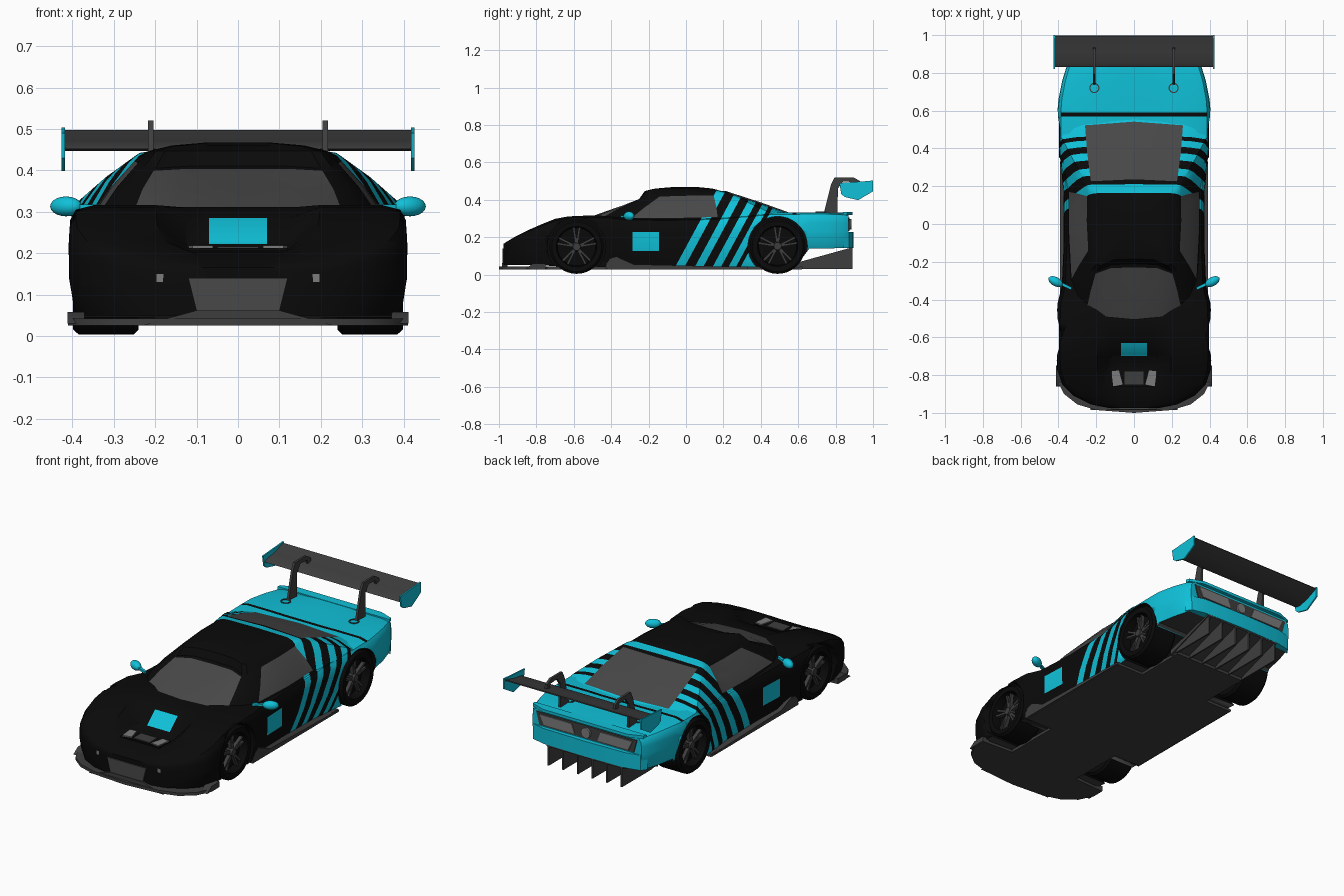
import bpy, bmesh, math
from mathutils import Matrix, Vector

if "Cube" in bpy.data.objects:
    bpy.data.objects.remove(bpy.data.objects["Cube"])


def material(name, rgb):
    m = bpy.data.materials.new(name)
    m.use_nodes = True
    m.diffuse_color = (*rgb, 1)
    m.node_tree.nodes["Principled BSDF"].inputs["Base Color"].default_value = (*rgb, 1)
    return m


BLACK = material("black paint", (.003, .003, .003))
CYAN = material("turquoise paint", (.005, .53, .69))
GLASS = material("smoked glass", (.065, .065, .065))
CARBON = material("carbon grey", (.048, .048, .048))
LAMP = material("lamp grey", (.2, .2, .2))
PAINTS = [BLACK, CYAN, GLASS, CARBON]


def finish(name, bm, mats, angle=35):
    bmesh.ops.recalc_face_normals(bm, faces=bm.faces)
    me = bpy.data.meshes.new(name)
    bm.to_mesh(me)
    bm.free()
    for m in mats:
        me.materials.append(m)
    me.shade_smooth()
    me.set_sharp_from_angle(angle=math.radians(angle))
    ob = bpy.data.objects.new(name, me)
    bpy.context.collection.objects.link(ob)
    return ob


def loft(bm, rings):
    """Skin closed rings; returns vertex rows and faces per band."""
    rows = [[bm.verts.new(p) for p in r] for r in rings]
    n = len(rows[0])
    bands = [[bm.faces.new((a[i], a[(i + 1) % n], b[(i + 1) % n], b[i])) for i in range(n)]
             for a, b in zip(rows, rows[1:])]
    return rows, bands


def mirrored(half):
    return half + [(-p[0], *p[1:]) for p in reversed(half) if p[0] > 0]


def prism(name, outline, a, b, axis, mat):
    """Extrude a 2D outline from a to b along an axis."""
    place = {"x": lambda u, v, d: (d, u, v), "y": lambda u, v, d: (u, d, v),
             "z": lambda u, v, d: (u, v, d)}[axis]
    bm = bmesh.new()
    rows, _ = loft(bm, [[place(u, v, d) for u, v in outline] for d in (a, b)])
    for r in rows:
        bm.faces.new(r)
    return finish(name, bm, [mat])


def rect(u0, v0, u1, v1):
    return [(u0, v0), (u1, v0), (u1, v1), (u0, v1)]


def lathe(name, profile, y, z, mat, axis="x", steps=36):
    """Turn a closed (along, radius) profile about an axis."""
    bm = bmesh.new()
    rings = []
    for i in range(steps):
        t = math.tau * i / steps
        rings.append([(d, y + r * math.cos(t), z + r * math.sin(t)) for d, r in profile])
    loft(bm, rings + rings[:1])
    bmesh.ops.remove_doubles(bm, verts=bm.verts, dist=1e-5)
    return finish(name, bm, [mat])


# Paint scheme: slanted stripes
SLANT = .54
EDGES = [-.08, -.03, .025, .07, .12, .165, .205, .245, .27]


def cut(bm, co, no):
    bmesh.ops.bisect_plane(bm, geom=bm.verts[:] + bm.edges[:] + bm.faces[:], dist=1e-5,
                           plane_co=co, plane_no=no)


def cut_stripes(bm):
    for e in EDGES:
        cut(bm, (0, e, 0), (0, 1, -SLANT))


def striped(c):
    return sum(c.y - SLANT * c.z > e for e in EDGES) % 2


# Lower body: y, half width, centre height, shoulder height, bottom height
STATIONS = [
    (-.975, .13, .165, .165, .05), (-.955, .23, .175, .178, .05), (-.91, .32, .195, .205, .05),
    (-.85, .38, .203, .235, .05), (-.77, .407, .208, .27, .05), (-.70, .41, .222, .298, .045),
    (-.63, .41, .285, .311, .04), (-.52, .41, .31, .316, .04), (-.42, .405, .308, .314, .04),
    (-.33, .382, .297, .303, .04), (-.1, .372, .295, .30, .04), (.15, .372, .30, .305, .04),
    (.32, .388, .31, .32, .04), (.46, .404, .328, .333, .04), (.60, .405, .332, .333, .06),
    (.66, .40, .333, .333, .14), (.76, .38, .333, .331, .14), (.84, .355, .332, .327, .142),
    (.87, .335, .33, .322, .145)]


def body_ring(y, w, zc, zs, zb):
    h = zs - zb
    half = [(0, zc), (.3 * w, zc), (.48 * w, zs), (.85 * w, zs), (.955 * w, zs - .04 * h),
            (.99 * w, zs - .13 * h), (w, zs - .28 * h), (w, zb + .4 * h), (.97 * w, zb + .1 * h),
            (.95 * w, zb), (0, zb)]
    return mirrored([(x, y, z) for x, z in half])


bm = bmesh.new()
rows, _ = loft(bm, [body_ring(*s) for s in STATIONS])
bm.faces.new(rows[0])
bm.faces.new(rows[-1])
bmesh.ops.recalc_face_normals(bm, faces=bm.faces)
cut_stripes(bm)
for y in (-.70, -.63, -.285, -.145, .57, .59):
    cut(bm, (0, y, 0), (0, 1, 0))
for z in (.125, .228):
    cut(bm, (0, 0, z), (0, 0, 1))
for x in (-.07, .07):
    cut(bm, (x, 0, 0), (1, 0, 0))
for f in bm.faces:
    c, n = f.calc_center_median(), f.normal
    door_plate = -.285 < c.y < -.145 and .125 < c.z < .228 and abs(c.x) > .3
    hood_plate = abs(c.x) < .07 and -.70 < c.y < -.63 and n.z > .2
    deck_band = .57 < c.y < .59 and n.z > .5
    f.material_index = int((striped(c) or door_plate or hood_plate) and not deck_band)
    if n.z < -.6:
        f.material_index = 3
body = finish("body", bm, PAINTS)

# Wheel arches cut out of the body
WHEELS = {"front": (-.585, .145), "rear": (.49, .148)}
for end, (y, r) in WHEELS.items():
    for s in (1, -1):
        cutter = lathe("arch_cutter", [(s * .2, 0), (s * .2, r + .011), (s * .6, r + .011), (s * .6, 0)],
                       y, r + .004, BLACK)
        cutter.hide_render = True
        mod = body.modifiers.new("arch", "BOOLEAN")
        mod.operation, mod.solver, mod.object = "DIFFERENCE", "EXACT", cutter
        bpy.context.view_layer.objects.active = body
        bpy.ops.object.modifier_apply(modifier=mod.name)
        bpy.data.objects.remove(cutter)

# Cabin: half outline at the belt line and at the roof edge
BELT = [(0, -.52, .305), (.15, -.505, .305), (.25, -.45, .303), (.30, -.39, .30), (.335, -.30, .295),
        (.348, -.05, .295), (.348, .17, .30), (.375, .33, .312), (.385, .46, .325),
        (.32, .525, .326), (.26, .54, .328), (0, .56, .328)]
ROOF = [(0, -.21, .41), (.12, -.215, .41), (.20, -.25, .405), (.225, -.24, .41), (.235, -.13, .425),
        (.243, .02, .43), (.24, .145, .432), (.24, .175, .44), (.238, .195, .442),
        (.232, .20, .442), (.225, .205, .442), (0, .215, .446)]
rings = []
for t in (0, .06, .5, .94, 1):
    g = 1 + .025 * math.sin(math.pi * t)
    mid = [Vector(a).lerp(Vector(b), t) for a, b in zip(BELT, ROOF)]
    rings.append(mirrored([(p.x * g, p.y * g, p.z) for p in mid]))
for g, z in ((.88, .447), (.66, .46), (.33, .467)):
    rings.append(mirrored([(x * g, y * g, z) for x, y, _ in ROOF]))
bm = bmesh.new()
rows, bands = loft(bm, rings)
bm.faces.new(rows[-1])
for band in bands[1:3]:
    for i, f in enumerate(band):
        k = min(i, len(band) - 1 - i)
        if k in (0, 1, 4, 5, 10):
            f.material_index = 2
cut_stripes(bm)
for f in bm.faces:
    if f.material_index == 0:
        f.material_index = striped(f.calc_center_median())
finish("cabin", bm, PAINTS)

# Wheels
for end, (y, r) in WHEELS.items():
    z = r + .004
    for s, side in ((1, "left"), (-1, "right")):
        name = f"{end}_{side}"
        tyre = [(.24, .1), (.24, r - .012), (.252, r), (.385, r), (.398, r - .012), (.396, .108), (.36, .102)]
        lathe(name + "_tyre", [(s * d, q) for d, q in tyre], y, z, BLACK)
        lathe(name + "_wheel_disc", [(s * .25, 0), (s * .25, .102), (s * .35, .102), (s * .35, 0)], y, z, BLACK)
        lathe(name + "_hub", [(s * .34, 0), (s * .34, .026), (s * .385, .02), (s * .385, 0)], y, z, CARBON)
        bm = bmesh.new()
        for i in range(10):
            a = math.tau * (i // 2 + (.12 if i % 2 else -.12)) / 5
            bmesh.ops.create_cube(bm, size=1, matrix=Matrix.Translation((s * .365, y, z))
                                  @ Matrix.Rotation(a, 4, "X") @ Matrix.Translation((0, 0, .06))
                                  @ Matrix.Diagonal((.02, .012, .09, 1)))
        finish(name + "_spokes", bm, [CARBON])

# Floor with splitter, rear ramp and fins
half = [(0, -1), (.2, -.985), (.3, -.955), (.37, -.9), (.41, -.82), (.41, -.75), (.22, -.74), (.22, -.42),
        (.385, -.42), (.385, .33), (.22, .33), (.22, .62), (0, .62)]
prism("floor_and_splitter", mirrored(half), .026, .042, "z", CARBON)
prism("diffuser_ramp", [(.58, .03), (.89, .135), (.89, .146), (.58, .06)], -.235, .235, "x", CARBON)
for i in range(6):
    x = -.225 + .09 * i
    prism("diffuser_fin", [(.62, .03), (.89, .03), (.89, .14), (.62, .05)], x - .004, x + .004, "x", CARBON)

# Nose opening, lamps and hood outlet
prism("nose_opening", [(-.10, .06), (.10, .06), (.12, .14), (-.12, .14)], -.981, -.972, "y", GLASS)
prism("nose_lip", [(-.23, .026), (.23, .026), (.1, .062), (-.1, .062)], -.985, -.955, "y", CARBON)
prism("hood_outlet", rect(-.12, -.86, .12, -.77), .205, .212, "z", BLACK)
prism("hood_outlet_core", rect(-.05, -.85, .05, -.78), .207, .216, "z", CARBON)

# Rear deck lip, bumper and lamp panel
prism("tail_lip", mirrored([(0, .89), (.26, .89), (.34, .86), (.345, .84), (0, .84)]), .318, .334, "z", CYAN)
prism("rear_bumper", mirrored([(0, .895), (.25, .89), (.33, .872), (.352, .84), (0, .84)]), .143, .228, "z", CYAN)
prism("tail_panel", [(-.29, .234), (.29, .234), (.31, .305), (-.31, .305)], .867, .875, "y", CARBON)
prism("tail_badge_disc", [(.028 * math.cos(math.tau * i / 16), .268 + .028 * math.sin(math.tau * i / 16))
                          for i in range(16)], .87, .886, "y", LAMP)

# Rear wing
prism("wing_blade", [(.832, .452), (.86, .447), (.92, .458), (.998, .492), (.996, .497), (.91, .472), (.85, .464)],
      -.42, .42, "x", CARBON)

for s, side in ((1, "left"), (-1, "right")):
    # Wing end plates and supports
    prism(side + "_wing_end_plate", [(.82, .49), (.83, .43), (.85, .415), (.92, .398), (1, .445), (1, .503), (.97, .5)],
          s * .418, s * .426, "x", CYAN)
    prism(side + "_wing_support", [(.735, .32), (.81, .32), (.812, .46), (.84, .498), (.9, .495), (.91, .465),
                                   (.935, .47), (.93, .5), (.895, .52), (.795, .52), (.775, .48)],
          s * .204, s * .217, "x", CARBON)
    # Tail lamps and deck caps
    prism(side + "_tail_lamp", [(s * .07, .243), (s * .26, .243), (s * .285, .295), (s * .09, .295)],
          .873, .88, "y", LAMP)
    bm = bmesh.new()
    loft(bm, [[(s * .21 + q * math.cos(math.tau * i / 24), .72 + q * math.sin(math.tau * i / 24), z)
               for i in range(24)] for q, z in ((.027, .33), (.027, .336), (.021, .336), (.021, .33))])
    finish(side + "_deck_ring", bm, [CARBON])
    # Headlamp row following the nose curve
    for i in range(5):
        x = .185 + .032 * i
        y = -.966 + 4.2 * max(0, x - .15) ** 2
        prism(side + "_headlamp", rect(s * x - .012, .13, s * x + .012, .15), y - .004, y + .02, "y", LAMP)
    prism(side + "_hood_outlet_blade", [(s * .06, -.85), (s * .11, -.86), (s * .12, -.78), (s * .08, -.775)],
          .208, .218, "z", LAMP)
    # Splitter winglets and side skirts
    prism(side + "_splitter_winglet", [(-.86, .03), (-.75, .03), (-.75, .058), (-.82, .058)],
          s * .37, s * .412, "x", CARBON)
    prism(side + "_side_skirt", [(-.43, .03), (.33, .03), (.33, .04), (-.28, .055), (-.37, .095), (-.42, .08)],
          s * .34, s * .392, "x", CARBON)
    # Door mirrors
    prism(side + "_mirror_arm", [(s * .33, -.35), (s * .41, -.315), (s * .41, -.295), (s * .33, -.335)],
          .305, .317, "z", CYAN)
    bm = bmesh.new()
    bmesh.ops.create_uvsphere(bm, u_segments=16, v_segments=10, radius=1,
                              matrix=Matrix.Translation((s * .415, -.305, .313))
                              @ Matrix.Rotation(s * .5, 4, "Z") @ Matrix.Diagonal((.042, .024, .024, 1)))
    finish(side + "_mirror", bm, [CYAN], 60)
